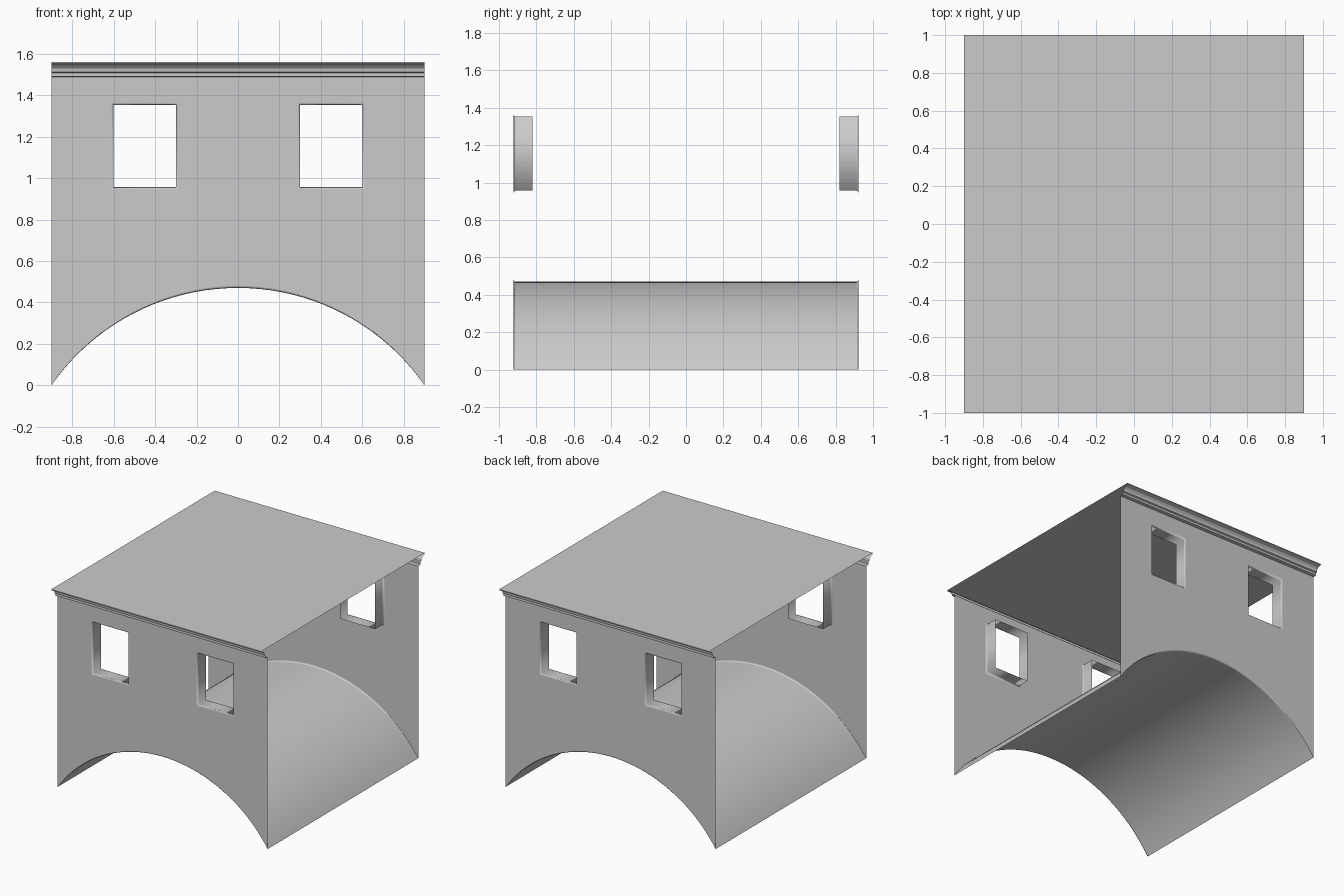
import bpy, bmesh, math

HALF_X = 0.9       # half width
WALL_Y = 0.922     # outer wall plane
WALL_TOP = 1.487
TOP = 1.56
RISE = 0.47        # height of the arch
FILLET = [(0.012, 0), (0.0035, 0.0035), (0, 0.012)]   # (widening, depth)

if "Cube" in bpy.data.objects:
    bpy.data.objects.remove(bpy.data.objects["Cube"])

plaster = bpy.data.materials.new("grey_plaster")
plaster.use_nodes = True
grey = (0.6, 0.6, 0.6, 1)
plaster.diffuse_color = grey
plaster.node_tree.nodes["Principled BSDF"].inputs["Base Color"].default_value = grey


def make_object(name, bm, smooth=False, mirror=False):
    mesh = bpy.data.meshes.new(name)
    for f in bm.faces:
        f.smooth = smooth
    bm.to_mesh(mesh)
    bm.free()
    mesh.materials.append(plaster)
    obj = bpy.data.objects.new(name, mesh)
    bpy.context.collection.objects.link(obj)
    if mirror:
        mod = obj.modifiers.new("mirror_front_back", 'MIRROR')
        mod.use_axis = (False, True, False)
    return obj


def add_ring(bm, points):
    return [bm.verts.new(p) for p in points]


def bridge(bm, a, b, closed):
    n = len(a)
    for i in range(n if closed else n - 1):
        j = (i + 1) % n
        bm.faces.new((a[i], a[j], b[j], b[i]))


def loop_edges(bm, verts):
    return [bm.edges.new((verts[i], verts[(i + 1) % len(verts)])) for i in range(len(verts))]


def window_points(cx, grow, depth):
    w, z0, z1 = 0.15 + grow, 0.957 - grow, 1.353 + grow
    y = -WALL_Y + depth
    return [(cx - w, y, z0), (cx + w, y, z0), (cx + w, y, z1), (cx - w, y, z1)]


def arch_points(grow, y, steps=40):
    radius = (HALF_X ** 2 + RISE ** 2) / (2 * RISE)
    half = math.asin(HALF_X / radius)
    pts = []
    for i in range(steps + 1):
        a = half * (2 * i / steps - 1)
        z = RISE - radius + radius * math.cos(a)
        pts.append((radius * math.sin(a), y, max(0, z) * (1 + grow / RISE)))
    return pts


# Front wall with window reveals and half of the vault, mirrored to the back
bm = bmesh.new()
arch_rings = [add_ring(bm, arch_points(g, -WALL_Y + d)) for g, d in FILLET]
arch_rings.append(add_ring(bm, arch_points(0, 0)))
window_rings = []
for cx in (-0.45, 0.45):
    window_rings.append([add_ring(bm, window_points(cx, g, d)) for g, d in FILLET + [(0, 0.1)]])

corners = add_ring(bm, [(HALF_X, -WALL_Y, WALL_TOP), (-HALF_X, -WALL_Y, WALL_TOP)])
edges = loop_edges(bm, arch_rings[0] + corners)
for rings in window_rings:
    edges += loop_edges(bm, rings[0])
bmesh.ops.triangle_fill(bm, use_beauty=True, use_dissolve=False, edges=edges, normal=(0, -1, 0))

for rings, closed in [(arch_rings, False)] + [(r, True) for r in window_rings]:
    for a, b in zip(rings, rings[1:]):
        bridge(bm, a, b, closed)

bmesh.ops.recalc_face_normals(bm, faces=bm.faces[:])
bm.normal_update()
wall_face = max(bm.faces, key=lambda f: abs(f.normal.y) * f.calc_area())
if wall_face.normal.y > 0:
    bmesh.ops.reverse_faces(bm, faces=bm.faces[:])
walls = make_object("walls_and_vault", bm, smooth=True, mirror=True)
weighted = walls.modifiers.new("even_shading", 'WEIGHTED_NORMAL')
weighted.weight = 100

# Moulded cornice along the front, mirrored to the back
profile = [(WALL_Y, WALL_TOP), (0.947, 1.49), (0.947, 1.507), (0.957, 1.512),
           (0.96, 1.53), (0.972, 1.543), (0.99, 1.548), (1.0, 1.552), (1.0, TOP)]
bm = bmesh.new()
left = add_ring(bm, [(HALF_X, -y, z) for y, z in profile])
right = add_ring(bm, [(-HALF_X, -y, z) for y, z in profile])
bridge(bm, right, left, False)
bm.normal_update()
if sum(f.normal.y * f.calc_area() for f in bm.faces) > 0:
    bmesh.ops.reverse_faces(bm, faces=bm.faces[:])
make_object("cornice", bm, mirror=True)

# Flat roof sheet
bm = bmesh.new()
bm.faces.new(add_ring(bm, [(-HALF_X, -1, TOP), (HALF_X, -1, TOP), (HALF_X, 1, TOP), (-HALF_X, 1, TOP)]))
make_object("roof", bm)
